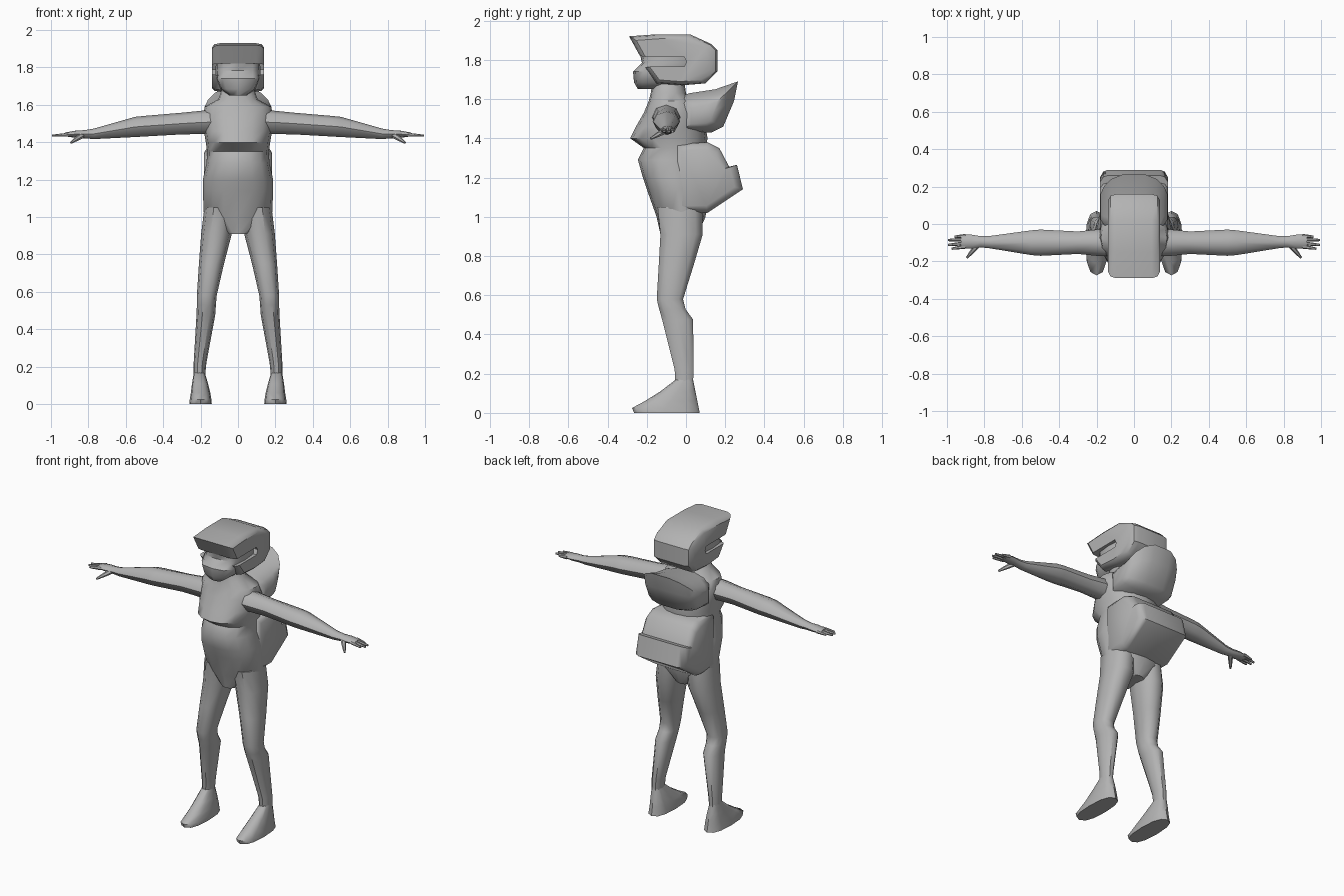
import bpy, bmesh, math
from mathutils import Vector

grey = bpy.data.materials.new("plain grey")
grey.diffuse_color = (0.45, 0.45, 0.45, 1)


def loft(name, rings, mirror=False, angle=45):
    """Skin a list of equal-length point rings and cap both ends."""
    bm = bmesh.new()
    vs = [[bm.verts.new(p) for p in r] for r in rings]
    n = len(vs[0])
    for a, b in zip(vs, vs[1:]):
        for i in range(n):
            j = (i + 1) % n
            bm.faces.new((a[i], a[j], b[j], b[i]))
    bm.faces.new(vs[0][::-1])
    bm.faces.new(vs[-1])
    bmesh.ops.recalc_face_normals(bm, faces=bm.faces[:])
    me = bpy.data.meshes.new(name)
    bm.to_mesh(me)
    bm.free()
    me.materials.append(grey)
    for p in me.polygons:
        p.use_smooth = True
    me.set_sharp_from_angle(angle=math.radians(angle))
    ob = bpy.data.objects.new(name, me)
    bpy.context.collection.objects.link(ob)
    if mirror:
        ob.modifiers.new("mirror", 'MIRROR').use_mirror_merge = False
    return ob


def oval(n, p=1.0):
    """Unit superellipse; p below 1 is boxier, above 1 is pointed."""
    out = []
    for i in range(n):
        a = 2 * math.pi * i / n
        c, s = math.cos(a), math.sin(a)
        out.append((math.copysign(abs(c) ** p, c), math.copysign(abs(s) ** p, s)))
    return out


def column(name, rows, n, p=1.0, mirror=False):
    """Upright loft; each row is z, centre x, half width, front y, back y."""
    rings = [[Vector((cx + hx * u, (yf + yb) / 2 + (yb - yf) / 2 * v, z))
              for u, v in oval(n, p)] for z, cx, hx, yf, yb in rows]
    return loft(name, rings, mirror)


def slab(name, profile, centre, stations, angle=40):
    """Side profile (y, z) swept across x and scaled at each station."""
    cy, cz = centre
    full = [(-x, k) for x, k in reversed(stations)] + [(x, k) for x, k in stations]
    loft(name, [[Vector((x, cy + (y - cy) * k, cz + (z - cz) * k))
                 for y, z in profile] for x, k in full], angle=angle)


def rod(name, a, b, ra, rb):
    """Thin tapered finger from a to b."""
    a, b = Vector(a), Vector(b)
    d = (b - a).normalized()
    u = d.cross(Vector((0, 0, 1))).normalized()
    w = u.cross(d)
    rings = [[a.lerp(b, t) + (u * c + w * s) * r for c, s in oval(6)]
             for t, r in ((0, ra), (0.6, (ra + rb) / 2), (1, rb))]
    loft(name, rings, True)


# torso with neck, jutting chest and belly
column("torso", [
    (0.91, 0, 0.06, -0.13, 0.06), (1.00, 0, 0.182, -0.15, 0.10),
    (1.14, 0, 0.188, -0.20, 0.11), (1.20, 0, 0.188, -0.22, 0.10),
    (1.29, 0, 0.168, -0.245, 0.10), (1.35, 0, 0.165, -0.215, 0.10),
    (1.40, 0, 0.172, -0.285, 0.11), (1.46, 0, 0.182, -0.255, 0.10),
    (1.53, 0, 0.188, -0.215, 0.08), (1.59, 0, 0.178, -0.19, 0.04),
    (1.63, 0, 0.105, -0.18, 0.0), (1.70, 0, 0.08, -0.17, -0.01)], 16, 0.9)

# head: face, then the helmet with its forward peak and side slot
column("face", [
    (1.65, 0, 0.045, -0.245, -0.10), (1.685, 0, 0.095, -0.265, 0.0),
    (1.74, 0, 0.12, -0.27, 0.05), (1.785, 0, 0.12, -0.225, 0.05),
    (1.83, 0, 0.118, -0.235, 0.05)], 12, 0.6)
slab("helmet", [
    (-0.29, 1.92), (-0.15, 1.93), (0.02, 1.93), (0.13, 1.88), (0.16, 1.85),
    (0.16, 1.74), (0.10, 1.68), (-0.02, 1.67), (-0.15, 1.68), (-0.21, 1.76),
    (0.0, 1.76), (0.015, 1.79), (0.0, 1.82), (-0.235, 1.82)],
    (-0.06, 1.79), [(0.095, 1.0), (0.125, 0.96), (0.14, 0.84)])

# backpack: upper roll and lower bag with a flap step
slab("upper_pack", [
    (-0.05, 1.61), (0.02, 1.63), (0.15, 1.65), (0.265, 1.69), (0.245, 1.59),
    (0.19, 1.46), (0.13, 1.43), (-0.05, 1.42)],
    (0.08, 1.51), [(0.06, 1.0), (0.12, 0.87), (0.16, 0.66), (0.18, 0.42)], 50)
slab("lower_pack", [
    (-0.05, 1.02), (0.11, 1.02), (0.29, 1.14), (0.26, 1.265), (0.22, 1.255),
    (0.17, 1.35), (0.11, 1.38), (-0.05, 1.37)],
    (0.08, 1.2), [(0.14, 1.0), (0.165, 0.95), (0.182, 0.8)], 50)

# legs and feet
column("leg", [
    (1.05, 0.10, 0.08, -0.15, 0.09), (0.91, 0.115, 0.082, -0.135, 0.09),
    (0.75, 0.142, 0.067, -0.143, 0.042), (0.58, 0.167, 0.053, -0.152, -0.012),
    (0.53, 0.169, 0.051, -0.14, 0.0), (0.475, 0.172, 0.05, -0.125, 0.04),
    (0.22, 0.203, 0.034, -0.06, 0.04), (0.14, 0.207, 0.03, -0.055, 0.038)],
    10, 0.85, True)
column("foot", [
    (0.17, 0.207, 0.029, -0.052, 0.036), (0.11, 0.203, 0.043, -0.13, 0.048),
    (0.06, 0.2, 0.052, -0.21, 0.058), (0.025, 0.2, 0.058, -0.275, 0.065),
    (0.0, 0.2, 0.06, -0.265, 0.07)], 12, 0.8, True)

# arms and palms: x, centre y, centre z, half depth, half height
arm = [(0.13, -0.10, 1.508, 0.073, 0.066), (0.20, -0.10, 1.506, 0.07, 0.062),
       (0.30, -0.10, 1.500, 0.06, 0.058), (0.50, -0.10, 1.486, 0.07, 0.055),
       (0.55, -0.10, 1.482, 0.066, 0.054), (0.77, -0.097, 1.445, 0.033, 0.028),
       (0.82, -0.095, 1.443, 0.030, 0.022), (0.87, -0.094, 1.443, 0.037, 0.019),
       (0.925, -0.093, 1.442, 0.036, 0.010)]
loft("arm", [[Vector((x, y + hy * u, z + hz * v)) for u, v in oval(8)]
             for x, y, z, hy, hz in arm], True)

# fingers and thumb
for i, (y0, y1, x1) in enumerate([(-0.064, -0.068, 0.96), (-0.083, -0.086, 0.995),
                                  (-0.103, -0.112, 0.995), (-0.121, -0.132, 0.975)]):
    rod(f"finger_{i + 1}", (0.90, y0, 1.442), (x1, y1, 1.435), 0.011, 0.006)
rod("thumb", (0.83, -0.105, 1.44), (0.893, -0.18, 1.398), 0.017, 0.006)
